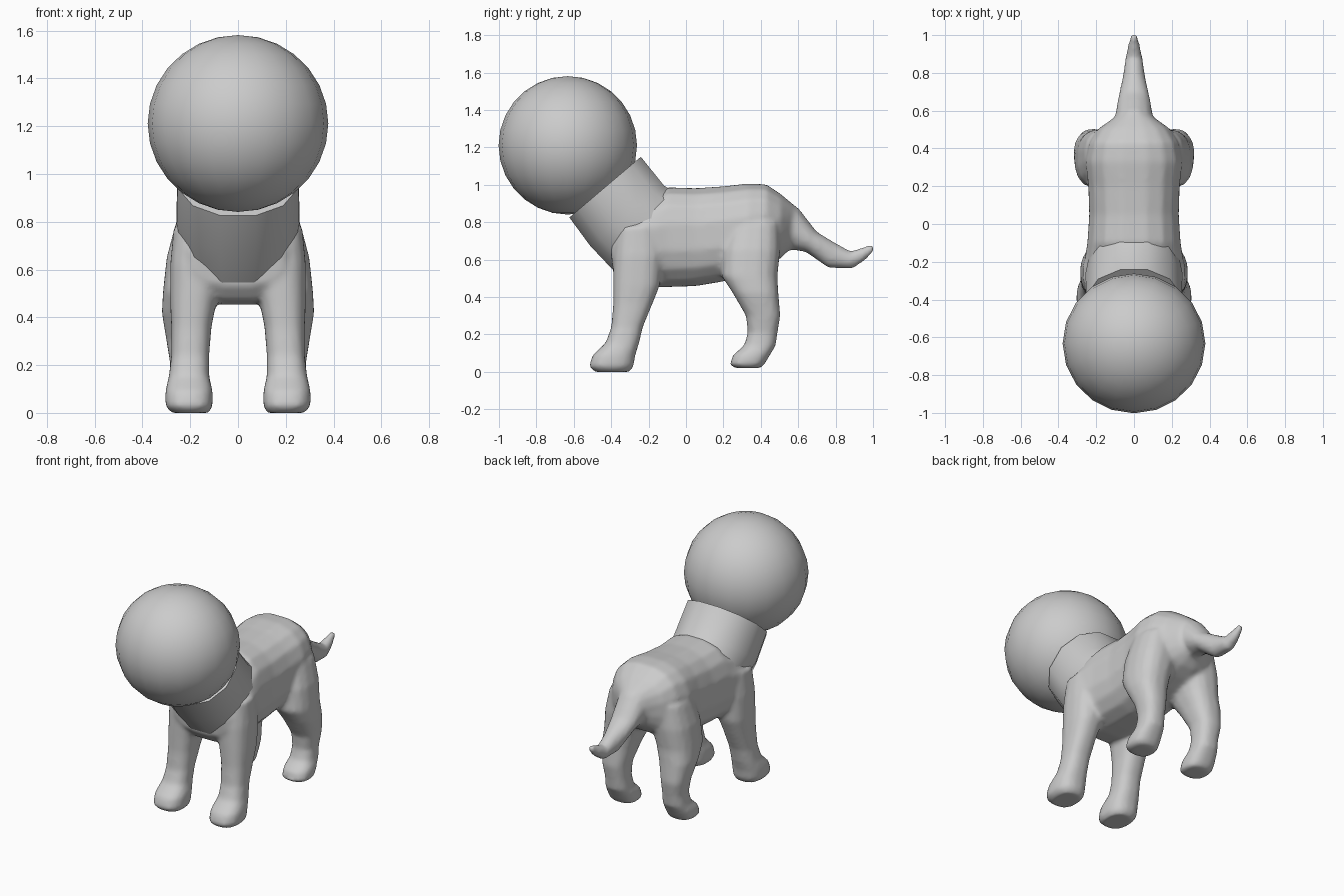
import bpy, bmesh, math


def loft(name, rings, sides=16, power=0.8):
    """Skin rounded rings; each ring = (y0, z0, y1, z1, centre_x, half_width)."""
    bm = bmesh.new()
    loops = []
    for y0, z0, y1, z1, cx, hw in rings:
        loop = []
        for i in range(sides):
            a = 2 * math.pi * (i + 0.5) / sides
            c, s = math.cos(a), math.sin(a)
            c = math.copysign(abs(c) ** power, c)
            s = math.copysign(abs(s) ** power, s)
            t = 0.5 + 0.5 * s
            loop.append(bm.verts.new((cx + hw * c, y0 + (y1 - y0) * t, z0 + (z1 - z0) * t)))
        loops.append(loop)
    for a, b in zip(loops, loops[1:]):
        for i in range(sides):
            j = (i + 1) % sides
            bm.faces.new((a[i], a[j], b[j], b[i]))
    bm.faces.new(loops[0])
    bm.faces.new(loops[-1])
    bmesh.ops.recalc_face_normals(bm, faces=bm.faces)
    mesh = bpy.data.meshes.new(name)
    bm.to_mesh(mesh)
    bm.free()
    ob = bpy.data.objects.new(name, mesh)
    bpy.context.collection.objects.link(ob)
    return ob


def select(obs):
    bpy.ops.object.select_all(action='DESELECT')
    for o in obs:
        o.select_set(True)
    bpy.context.view_layer.objects.active = obs[0]


# Torso, chest to rump
parts = [loft("body", [
    (-0.39, 0.53, -0.41, 0.74, 0, 0.19),
    (-0.34, 0.47, -0.36, 0.84, 0, 0.25),
    (-0.22, 0.45, -0.22, 0.93, 0, 0.27),
    (-0.10, 0.45, -0.10, 0.99, 0, 0.25),
    (0.05, 0.455, 0.05, 0.985, 0, 0.24),
    (0.20, 0.48, 0.20, 0.995, 0, 0.245),
    (0.33, 0.52, 0.33, 1.01, 0, 0.26),
    (0.43, 0.56, 0.43, 1.005, 0, 0.24),
    (0.50, 0.60, 0.51, 0.95, 0, 0.19),
    (0.55, 0.65, 0.58, 0.89, 0, 0.10)])]

# Tail, drooping with an upturned tip
parts.append(loft("tail", [
    (0.45, 0.64, 0.48, 0.95, 0, 0.13),
    (0.57, 0.65, 0.60, 0.88, 0, 0.10),
    (0.64, 0.64, 0.70, 0.75, 0, 0.085),
    (0.76, 0.555, 0.80, 0.69, 0, 0.06),
    (0.89, 0.55, 0.88, 0.645, 0, 0.045),
    (0.965, 0.60, 0.94, 0.665, 0, 0.03),
    (1.01, 0.65, 1.00, 0.685, 0, 0.016)], 12, 1))

for side in (-1, 1):
    # Front leg: (y front, y back, z, x inner, x outer)
    front = [(-0.49, -0.30, 0.0, 0.12, 0.28), (-0.52, -0.28, 0.03, 0.105, 0.305),
             (-0.50, -0.27, 0.09, 0.105, 0.305), (-0.43, -0.25, 0.155, 0.12, 0.29),
             (-0.40, -0.23, 0.24, 0.12, 0.28), (-0.39, -0.18, 0.36, 0.11, 0.28),
             (-0.39, -0.14, 0.46, 0.09, 0.285), (-0.39, -0.12, 0.62, 0.05, 0.285),
             (-0.37, -0.14, 0.78, 0.05, 0.27)]
    # Rear leg with thigh and hock
    rear = [(0.26, 0.40, 0.02, 0.13, 0.28), (0.235, 0.42, 0.04, 0.12, 0.305),
            (0.25, 0.45, 0.09, 0.12, 0.305), (0.31, 0.48, 0.14, 0.13, 0.29),
            (0.33, 0.49, 0.21, 0.135, 0.285), (0.32, 0.505, 0.30, 0.13, 0.30),
            (0.25, 0.495, 0.42, 0.10, 0.32), (0.19, 0.49, 0.51, 0.07, 0.315),
            (0.19, 0.505, 0.65, 0.03, 0.30), (0.23, 0.50, 0.80, 0.03, 0.26)]
    for name, prof in (("front_leg", front), ("rear_leg", rear)):
        parts.append(loft(name, [(a, z, b, z, side * (i + o) / 2, (o - i) / 2)
                                 for a, b, z, i, o in prof]))

# Blend torso, legs and tail into one skin
select(parts)
bpy.ops.object.join()
body = bpy.context.object
body.name = "body"
rm = body.modifiers.new("Blend", 'REMESH')
rm.mode = 'VOXEL'
rm.voxel_size = 0.014
sm = body.modifiers.new("Soften", 'SMOOTH')
sm.factor = 0.5
sm.iterations = 6
bpy.ops.object.modifier_apply(modifier="Blend")
bpy.ops.object.modifier_apply(modifier="Soften")
bpy.ops.object.shade_smooth()

# Faceted neck sleeve leaning forward
neck = loft("neck", [
    (-0.37, 0.51, -0.02, 0.95, 0, 0.24),
    (-0.52, 0.67, -0.11, 1.00, 0, 0.265),
    (-0.63, 0.82, -0.235, 1.155, 0, 0.262)], 12, 0.95)
select([neck])
bpy.ops.object.shade_smooth_by_angle(angle=math.radians(40))

# Ball head
bpy.ops.mesh.primitive_uv_sphere_add(segments=20, ring_count=14, radius=1,
                                     location=(0, -0.632, 1.211))
head = bpy.context.object
head.name = "head"
head.scale = (0.378, 0.37, 0.37)
bpy.ops.object.transform_apply(location=False, rotation=False, scale=True)
bpy.ops.object.shade_smooth()
